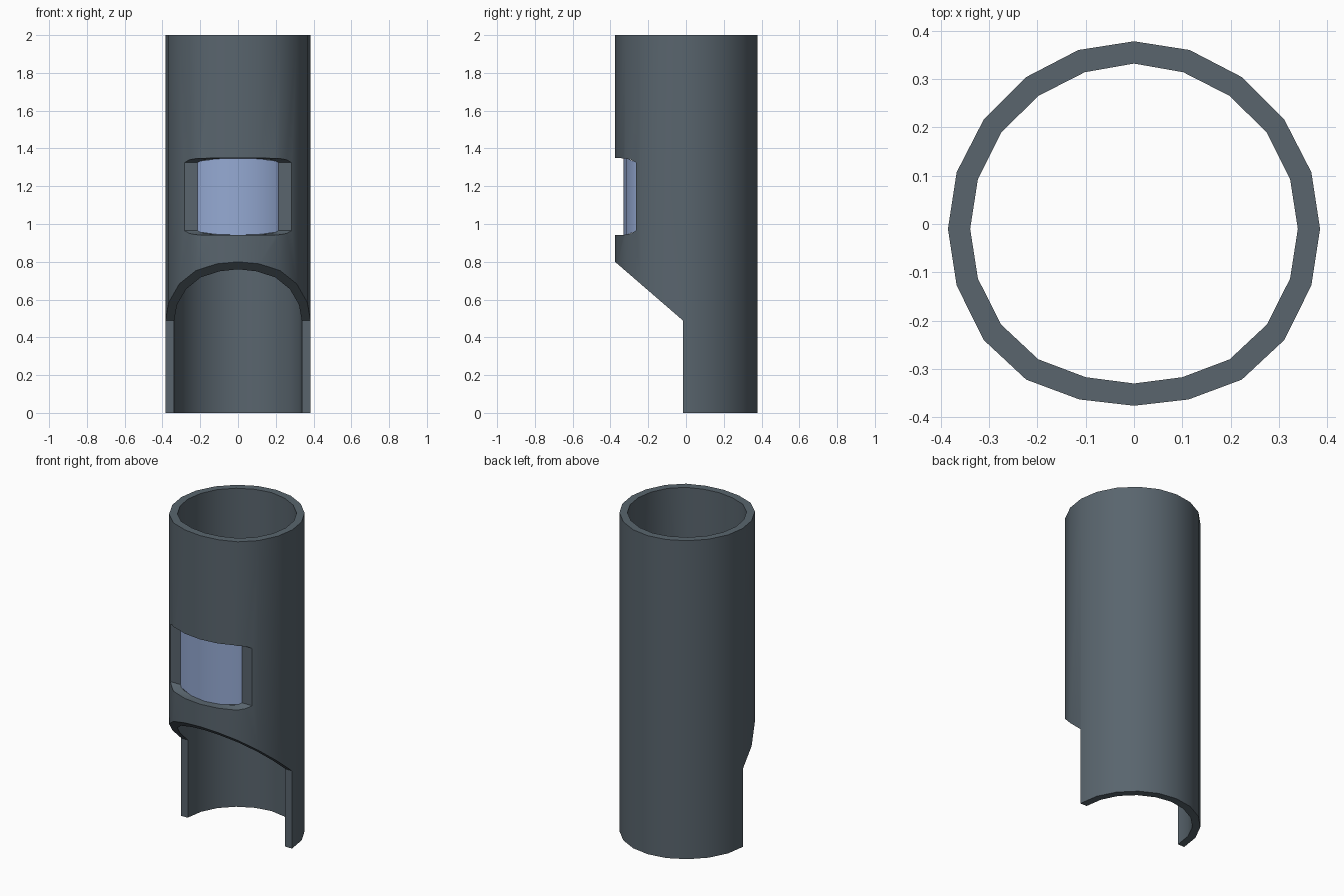
import bpy, bmesh, math

if "Cube" in bpy.data.objects:
    bpy.data.objects.remove(bpy.data.objects["Cube"])

# Half cross-sections of the tube, from back centre to front centre (x, y)
OUTER = [(0, .378), (.115, .36), (.223, .304), (.311, .216), (.367, .107), (.385, -.01),
         (.367, -.127), (.311, -.24), (.223, -.322), (.113, -.363), (0, -.376)]
INNER = [(0, .332), (.102, .314), (.198, .265), (.275, .189), (.323, .093), (.339, -.01),
         (.323, -.113), (.275, -.208), (.198, -.28), (.1, -.317), (0, -.33)]


def ring(half):
    return half + [(-x, y) for x, y in half[-2:0:-1]]


def make_object(name, verts, faces, color=None):
    mesh = bpy.data.meshes.new(name)
    mesh.from_pydata(verts, [], faces)
    bm = bmesh.new()
    bm.from_mesh(mesh)
    bmesh.ops.recalc_face_normals(bm, faces=bm.faces[:])
    bm.to_mesh(mesh)
    bm.free()
    obj = bpy.data.objects.new(name, mesh)
    bpy.context.collection.objects.link(obj)
    if color:
        mat = bpy.data.materials.new(name + "_material")
        mat.diffuse_color = color
        mat.use_nodes = True
        mat.node_tree.nodes["Principled BSDF"].inputs["Base Color"].default_value = mat.diffuse_color
        mesh.materials.append(mat)
    return obj


def prism_x(name, profile, half_width):
    """Extrude a (y, z) profile along x."""
    n = len(profile)
    verts = [(x, y, z) for x in (-half_width, half_width) for y, z in profile]
    faces = [list(range(n)), list(range(n, 2 * n))]
    faces += [[i, (i + 1) % n, n + (i + 1) % n, n + i] for i in range(n)]
    return make_object(name, verts, faces)


def smooth(obj):
    bpy.ops.object.select_all(action='DESELECT')
    obj.select_set(True)
    bpy.context.view_layer.objects.active = obj
    bpy.ops.object.shade_smooth_by_angle(angle=math.radians(30))


# Hollow tube body
loops = [[(x, y, z) for x, y in ring(half)]
         for half, z in ((OUTER, 0), (OUTER, 2), (INNER, 2), (INNER, 0))]
n = len(loops[0])
faces = [[a * n + i, a * n + (i + 1) % n, b * n + (i + 1) % n, b * n + i]
         for a, b in ((0, 1), (1, 2), (2, 3), (3, 0)) for i in range(n)]
tube = make_object("tube_body", sum(loops, []), faces, (.10, .13, .155, 1))

# Cut away the lower front half with a slanted top, then the window opening
front_cutter = prism_x("front_cutter", [(-.6, -.1), (-.6, .994), (-.015, .488), (-.015, -.1)], .6)
edge = [(-.6, .94), (-.33, .942), (-.29, .95), (-.265, .965)]
window_cutter = prism_x("window_cutter", edge + [(y, 2.29 - z) for y, z in reversed(edge)], .5)
for cutter in (front_cutter, window_cutter):
    cutter.hide_render = True
    mod = tube.modifiers.new(cutter.name, 'BOOLEAN')
    mod.operation = 'DIFFERENCE'
    mod.solver = 'EXACT'
    mod.object = cutter
    bpy.context.view_layer.objects.active = tube
    bpy.ops.object.modifier_apply(modifier=mod.name)
    bpy.data.objects.remove(cutter)
smooth(tube)

# Curved window pane following the inner wall
half = [(.214, -.265, .965), (.198, -.28, .956), (.1, -.317, .943), (0, -.33, .942)]
low = [(-x, y, z) for x, y, z in half] + half[-2::-1]
high = [(x, y, 2.29 - z) for x, y, z in low]
m = len(low)
pane = make_object("window_pane", low + high,
                   [[i, i + 1, m + i + 1, m + i] for i in range(m - 1)], (.30, .40, .65, 1))
# Face the pane outward
if sum(p.normal.y for p in pane.data.polygons) > 0:
    pane.data.flip_normals()
smooth(pane)
